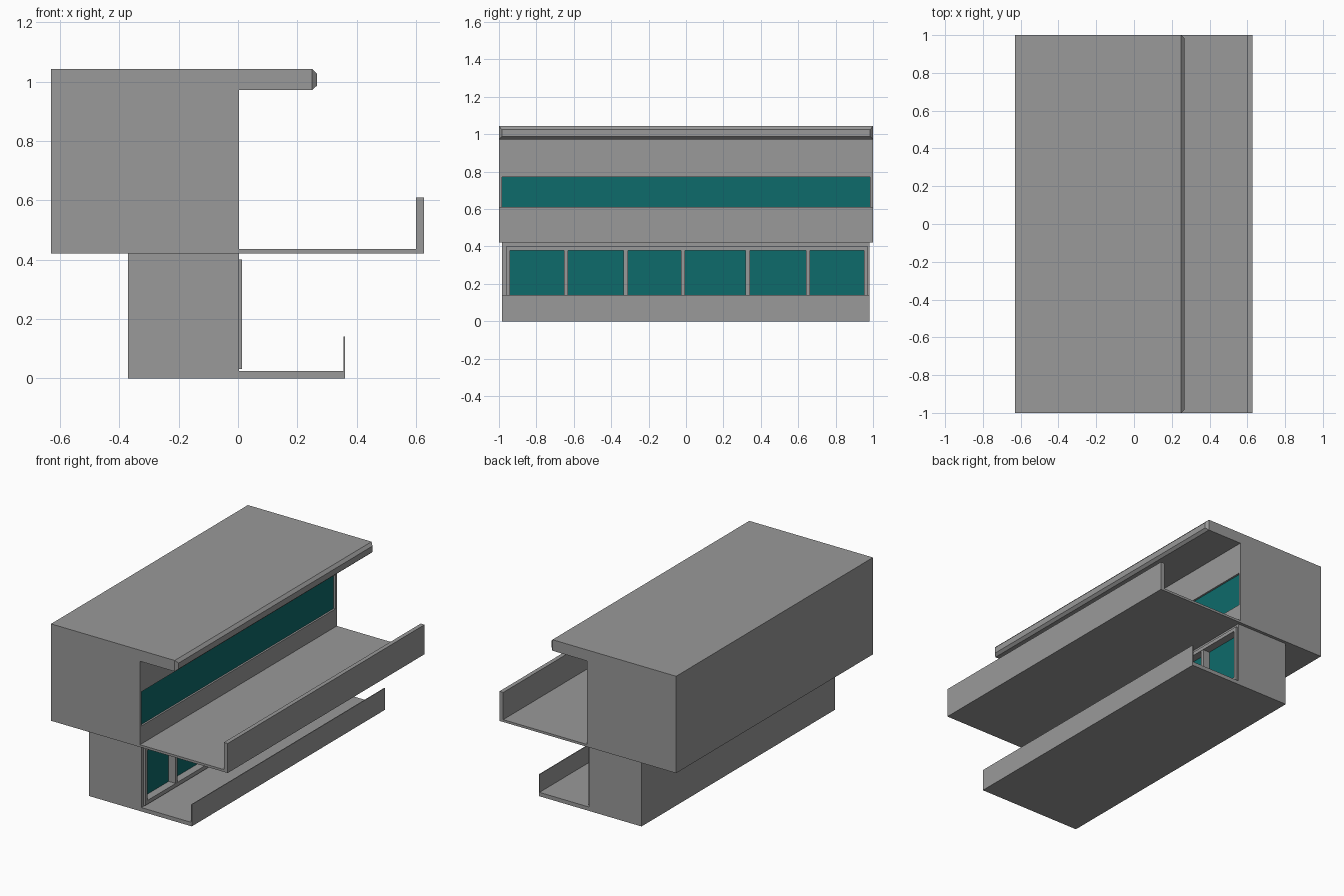
import bpy
import bmesh

cube = bpy.data.objects.get("Cube")
if cube:
    bpy.data.objects.remove(cube, do_unlink=True)


def material(name, rgb):
    mat = bpy.data.materials.new(name)
    mat.use_nodes = True
    colour = (*rgb, 1)
    mat.diffuse_color = colour
    mat.node_tree.nodes["Principled BSDF"].inputs["Base Color"].default_value = colour
    return mat


grey = material("concrete_grey", (0.32, 0.32, 0.32))
teal = material("teal_glass", (0.004, 0.145, 0.145))


def finish(name, bm, mat):
    bmesh.ops.recalc_face_normals(bm, faces=bm.faces)
    mesh = bpy.data.meshes.new(name)
    bm.to_mesh(mesh)
    bm.free()
    mesh.materials.append(mat)
    obj = bpy.data.objects.new(name, mesh)
    bpy.context.collection.objects.link(obj)
    return obj


def box(name, xs, ys, zs, mat=grey):
    bm = bmesh.new()
    bmesh.ops.create_cube(bm, size=1)
    for v in bm.verts:
        v.co = [r[0] if c < 0 else r[1] for c, r in zip(v.co, (xs, ys, zs))]
    return finish(name, bm, mat)


def extrude_section(name, points, ys):
    """Extrude an x-z section along y."""
    bm = bmesh.new()
    face = bm.faces.new([bm.verts.new((x, ys[0], z)) for x, z in points])
    new = bmesh.ops.extrude_face_region(bm, geom=[face])["geom"]
    for v in new:
        if isinstance(v, bmesh.types.BMVert):
            v.co.y = ys[1]
    return finish(name, bm, grey)


def cut(obj, xs, ys, zs):
    """Cut a rectangular opening and discard the cutter."""
    cutter = box("opening_cutter", xs, ys, zs)
    cutter.hide_render = True
    mod = obj.modifiers.new("opening", "BOOLEAN")
    mod.solver = "EXACT"
    mod.object = cutter
    bpy.context.view_layer.objects.active = obj
    bpy.ops.object.modifier_apply(modifier=mod.name)
    bpy.data.objects.remove(cutter, do_unlink=True)


WALL = 0.003

# Upper storey: block, roof overhang, balcony and parapet in one section
upper = extrude_section("upper_storey", [
    (-0.63, 0.42), (0.627, 0.42), (0.627, 0.61), (0.6, 0.61), (0.6, 0.435),
    (WALL, 0.435), (WALL, 0.972), (0.25, 0.972), (0.25, 1.043), (-0.63, 1.043),
], (-1, 1))
cut(upper, (-0.012, 0.05), (-0.985, 0.985), (0.55, 0.77))
box("upper_window", (-0.014, -0.009), (-0.985, 0.985), (0.55, 0.77), teal)

# Tapered fascia on the roof edge
fascia = box("roof_fascia", (0.25, 0.267), (-1, 1), (0.972, 1.043))
for v in fascia.data.vertices:
    if v.co.x > 0.26:
        v.co.y *= 0.985
        v.co.z += 0.015 if v.co.z < 1 else -0.018

# Lower storey: block, terrace and thin parapet
lower = extrude_section("lower_storey", [
    (-0.37, 0), (0.361, 0), (0.361, 0.14), (0.356, 0.14), (0.356, 0.025),
    (WALL, 0.025), (WALL, 0.42), (-0.37, 0.42),
], (-0.985, 0.98))
cut(lower, (-0.042, 0.05), (-0.95, 0.96), (0.04, 0.39))

# Lower window: projecting surround, mullions and glass
frame = box("lower_window_frame", (-0.041, 0.014), (-0.962, 0.973), (0.032, 0.4))
cut(frame, (-0.1, 0.05), (-0.942, 0.953), (0.057, 0.377))
for i, y in enumerate((-0.642, -0.322, -0.016, 0.33, 0.652)):
    box(f"mullion_{i + 1}", (-0.041, 0.012), (y - 0.011, y + 0.011), (0.05, 0.38))
box("lower_window", (-0.041, -0.036), (-0.945, 0.955), (0.05, 0.38), teal)
